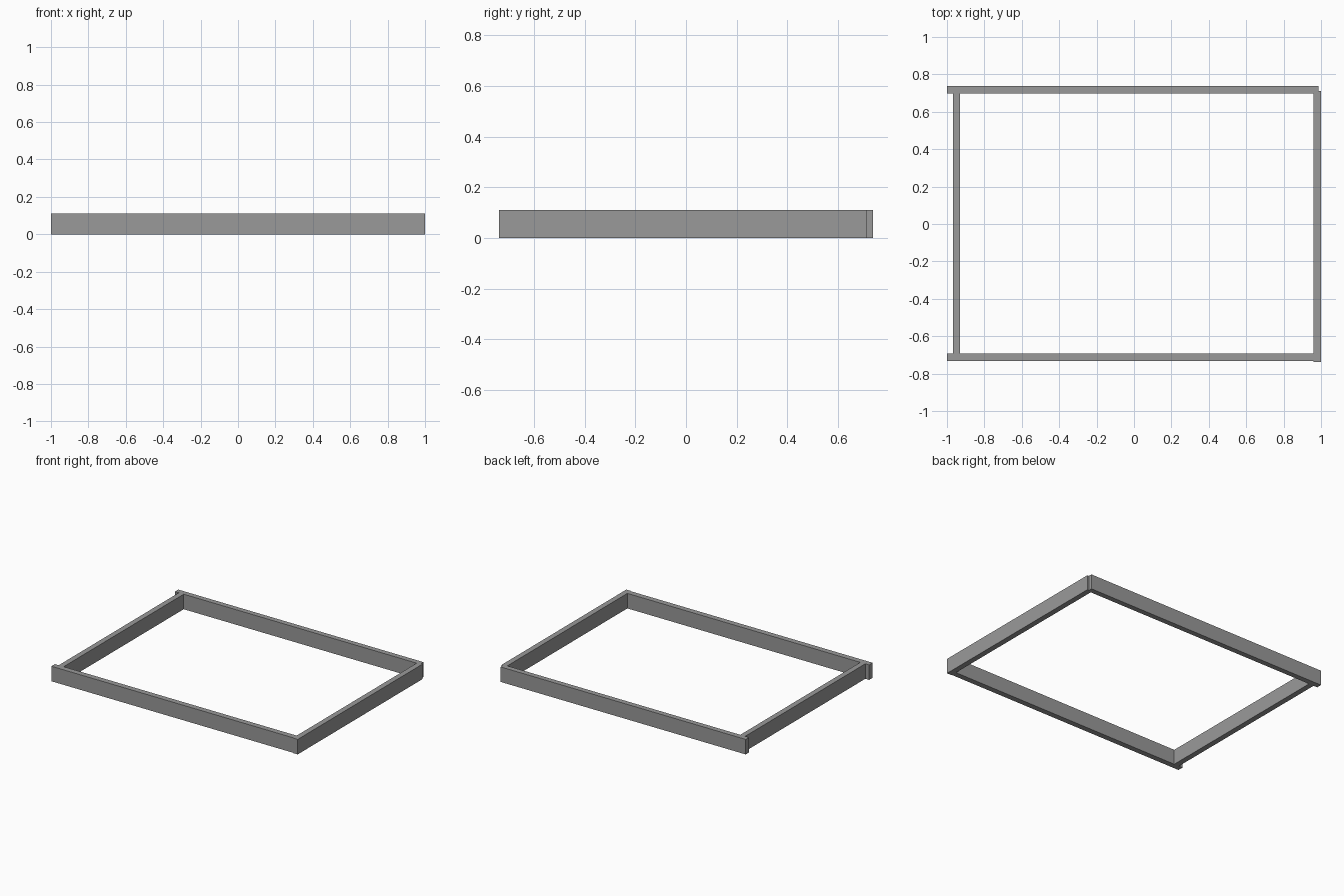
import bpy

if "Cube" in bpy.data.objects:
    bpy.data.objects.remove(bpy.data.objects["Cube"])

HEIGHT = 0.11

# Dark grey finish
grey = bpy.data.materials.new("dark_grey")
grey.diffuse_color = (0.32, 0.32, 0.32, 1)
grey.use_nodes = True
grey.node_tree.nodes["Principled BSDF"].inputs["Base Color"].default_value = grey.diffuse_color


def rail(name, x0, x1, y0, y1):
    """Straight box rail standing on the ground, given its plan extents."""
    bpy.ops.mesh.primitive_cube_add(
        size=1, location=((x0 + x1) / 2, (y0 + y1) / 2, HEIGHT / 2))
    ob = bpy.context.object
    ob.name = name
    ob.scale = (x1 - x0, y1 - y0, HEIGHT)
    bpy.ops.object.transform_apply(location=False, rotation=False, scale=True)
    ob.data.materials.append(grey)
    return ob


# Long rails, overhanging the left cross rail
rail("front_rail", -1.0, 0.96, -0.733, -0.692)
rail("back_rail", -1.0, 0.987, 0.698, 0.737)

# Cross rails: left one set in between, right one capping the ends
rail("left_rail", -0.969, -0.929, -0.692, 0.698)
rail("right_rail", 0.96, 1.0, -0.737, 0.711)
